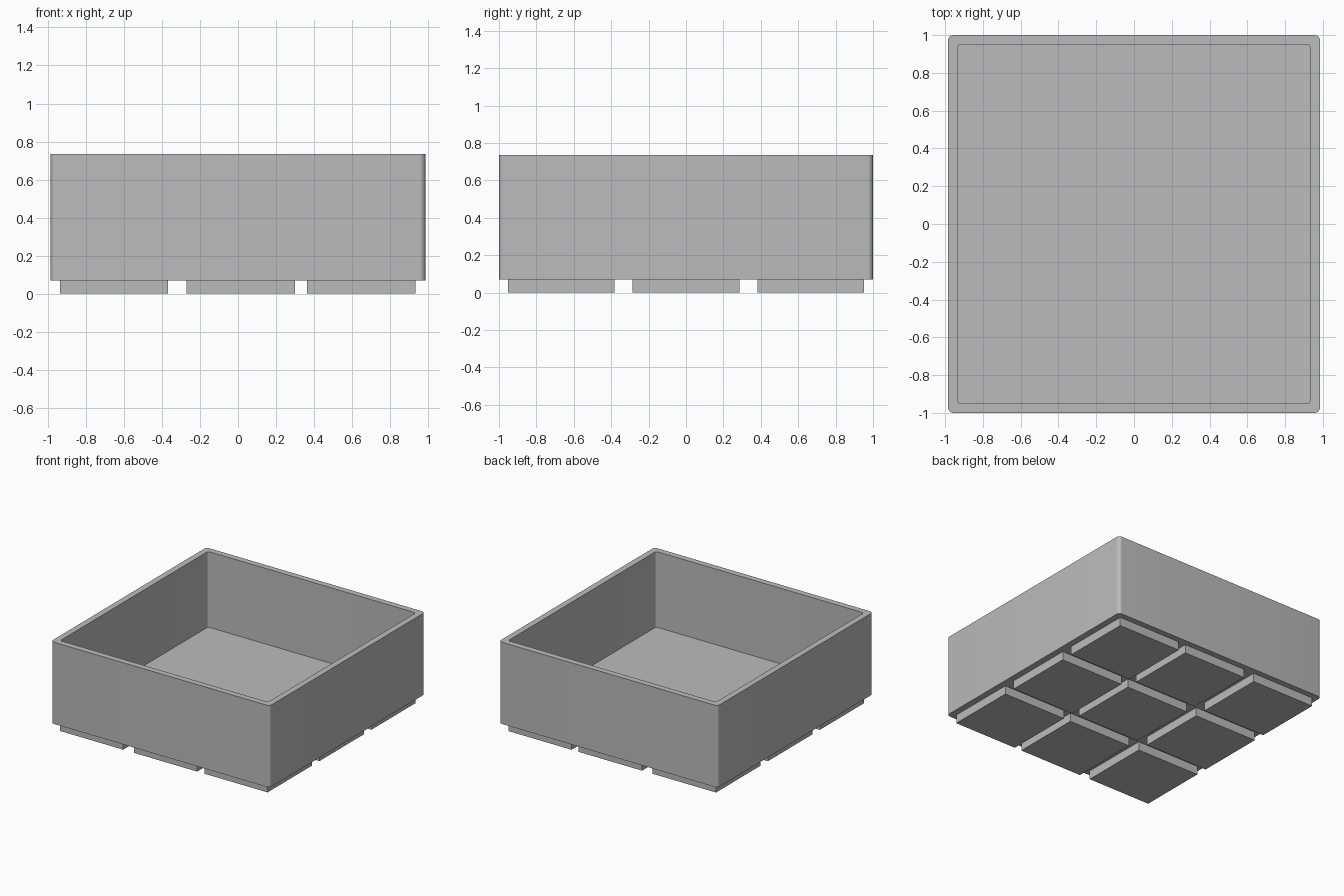
import bpy, bmesh, math

cube = bpy.data.objects.get("Cube")
if cube:
    bpy.data.objects.remove(cube, do_unlink=True)

grey = bpy.data.materials.new("plain grey")
grey.use_nodes = True
colour = (0.5, 0.5, 0.5, 1)
grey.diffuse_color = colour
grey.node_tree.nodes["Principled BSDF"].inputs["Base Color"].default_value = colour

HALF_X, HALF_Y = 0.985, 1.0
BASE_Z, FLOOR_Z, RIM_Z = 0.07, 0.12, 0.735
WALL = 0.05
ARC_STEPS = 8


def finish(name, bm):
    bmesh.ops.recalc_face_normals(bm, faces=bm.faces)
    mesh = bpy.data.meshes.new(name)
    bm.to_mesh(mesh)
    bm.free()
    mesh.materials.append(grey)
    obj = bpy.data.objects.new(name, mesh)
    bpy.context.collection.objects.link(obj)
    return obj


def rounded_ring(bm, hx, hy, radius, z):
    """Vertices of a rounded rectangle at height z."""
    ring = []
    for quarter, (sx, sy) in enumerate([(1, 1), (-1, 1), (-1, -1), (1, -1)]):
        for i in range(ARC_STEPS + 1):
            a = math.pi / 2 * (quarter + i / ARC_STEPS)
            ring.append(bm.verts.new((sx * (hx - radius) + radius * math.cos(a),
                                      sy * (hy - radius) + radius * math.sin(a), z)))
    return ring


# Open bin: outer wall, flat rim, inner wall and floor
bm = bmesh.new()
outer = (HALF_X, HALF_Y, 0.03)
inner = (HALF_X - WALL, HALF_Y - WALL, 0.02)
rings = [rounded_ring(bm, *outer, BASE_Z), rounded_ring(bm, *outer, RIM_Z),
         rounded_ring(bm, *inner, RIM_Z), rounded_ring(bm, *inner, FLOOR_Z)]
for a, b in zip(rings, rings[1:]):
    for i in range(len(a)):
        j = (i + 1) % len(a)
        bm.faces.new((a[i], a[j], b[j], b[i]))
bm.faces.new(rings[0])
bm.faces.new(rings[-1])
bin_body = finish("bin_body", bm)
bpy.ops.object.select_all(action='DESELECT')
bin_body.select_set(True)
bpy.context.view_layer.objects.active = bin_body
bpy.ops.object.shade_smooth_by_angle(angle=math.radians(30))

# Grid of square feet under the base
FOOT = 0.57
for row, y in enumerate((-0.667, 0, 0.667)):
    for col, x in enumerate((-0.652, 0.014, 0.648)):
        bm = bmesh.new()
        bmesh.ops.create_cube(bm, size=1)
        for v in bm.verts:
            v.co = (x + v.co.x * FOOT, y + v.co.y * FOOT, (v.co.z + 0.5) * BASE_Z)
        finish(f"foot_{row + 1}_{col + 1}", bm)
